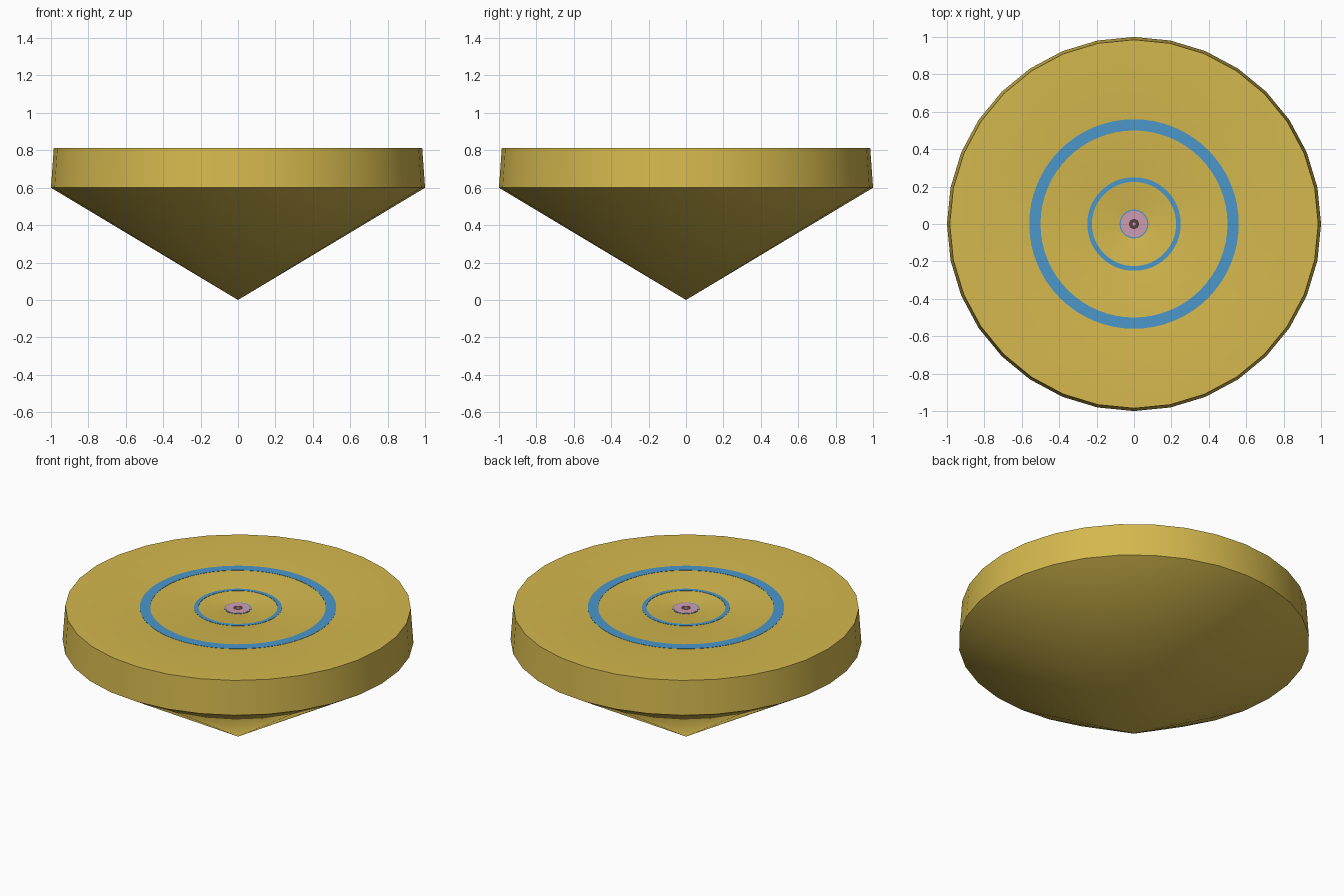
import bpy, bmesh, math

if "Cube" in bpy.data.objects:
    bpy.data.objects.remove(bpy.data.objects["Cube"])

def mat(name, rgb):
    m = bpy.data.materials.new(name)
    m.diffuse_color = (*rgb, 1)
    m.use_nodes = True
    m.node_tree.nodes["Principled BSDF"].inputs["Base Color"].default_value = m.diffuse_color
    return m

GOLD = mat("gold yellow", (0.66, 0.48, 0.075))
BLUE = mat("sky blue", (0.07, 0.31, 0.60))
PINK = mat("dusty pink", (0.62, 0.33, 0.45))
DARK = mat("dark brown", (0.10, 0.05, 0.05))

def lathe(name, profile, material, n, closed=False):
    """Spin (radius, z) points round the z axis; radius 0 makes a pole."""
    bm = bmesh.new()
    rings = []
    for r, z in profile:
        if r == 0:
            rings.append([bm.verts.new((0, 0, z))] * n)
        else:
            rings.append([bm.verts.new((r * math.cos(2 * math.pi * i / n),
                                        r * math.sin(2 * math.pi * i / n), z)) for i in range(n)])
    pairs = list(zip(rings, rings[1:]))
    if closed:
        pairs.append((rings[-1], rings[0]))
    for a, b in pairs:
        for i in range(n):
            j = (i + 1) % n
            bm.faces.new(list(dict.fromkeys((a[i], a[j], b[j], b[i]))))
    bmesh.ops.recalc_face_normals(bm, faces=bm.faces)
    me = bpy.data.meshes.new(name)
    bm.to_mesh(me)
    bm.free()
    me.materials.append(material)
    ob = bpy.data.objects.new(name, me)
    bpy.context.collection.objects.link(ob)
    bpy.context.view_layer.objects.active = ob
    ob.select_set(True)
    bpy.ops.object.shade_smooth_by_angle(angle=math.radians(30))
    ob.select_set(False)
    return ob

TOP = 0.812

# Spinning body: cone, slightly tapered rim, flat top with a shallow dimple
lathe("body", [(0, 0), (1, 0.6), (0.985, TOP), (0.10, TOP), (0.075, TOP - 0.006),
               (0, TOP - 0.006)], GOLD, 32)

# Thin painted rings on the top
def plate_ring(name, inner, outer, z, material):
    lathe(name, [(inner, z - 0.002), (outer, z - 0.002), (outer, z), (inner, z)],
          material, 64, closed=True)

plate_ring("outer_ring", 0.50, 0.56, TOP + 0.0015, BLUE)
plate_ring("inner_ring", 0.225, 0.25, TOP + 0.0015, BLUE)
plate_ring("centre_edge", 0.07, 0.077, TOP - 0.004, BLUE)
plate_ring("centre_disc", 0.027, 0.071, TOP - 0.003, PINK)

# Dark centre with a tiny pink dot
lathe("centre_hole", [(0.028, TOP - 0.004), (0, TOP - 0.004)], DARK, 32)
lathe("centre_dot", [(0.009, TOP - 0.003), (0, TOP - 0.003)], PINK, 16)
for n in ("centre_hole", "centre_dot"):
    me = bpy.data.objects[n].data
    if me.polygons[0].normal.z < 0:
        me.flip_normals()
